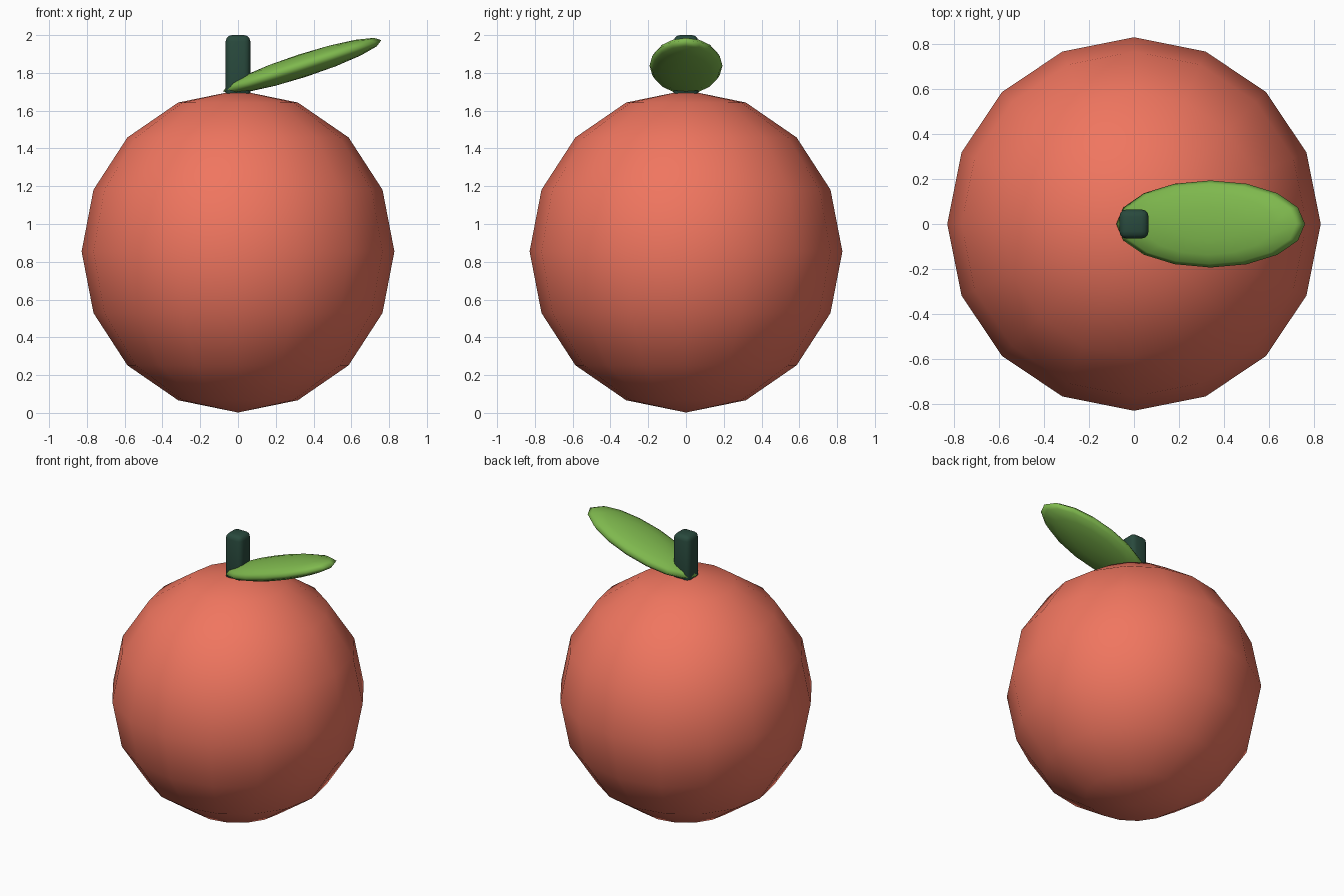
import bpy
from math import radians

if "Cube" in bpy.data.objects:
    bpy.data.objects.remove(bpy.data.objects["Cube"])


def finish(name, color, scale, tilt=0.0):
    """Name, scale, tilt and colour the active object, shaded smooth."""
    ob = bpy.context.object
    ob.name = name
    ob.scale = scale
    ob.rotation_euler = (0, tilt, 0)
    mat = bpy.data.materials.new(name + "_color")
    mat.diffuse_color = (*color, 1)
    mat.use_nodes = True
    mat.node_tree.nodes["Principled BSDF"].inputs["Base Color"].default_value = mat.diffuse_color
    ob.data.materials.append(mat)
    bpy.ops.object.transform_apply(location=False, rotation=True, scale=True)
    bpy.ops.object.shade_smooth()
    return ob


def ball(name, location, scale, color, tilt=0.0):
    bpy.ops.mesh.primitive_uv_sphere_add(segments=16, ring_count=8, radius=1, location=location)
    return finish(name, color, scale, tilt)


# Fruit body
ball("fruit_body", (0, 0, 0.855), (0.828, 0.828, 0.853), (0.87, 0.18, 0.115))

# Leaf, a flattened ball tilted upwards
ball("leaf", (0.34, 0, 1.838), (0.44, 0.193, 0.062), (0.21, 0.48, 0.075), radians(-17.9))

# Stem, a rounded square post sunk into the fruit
bpy.ops.mesh.primitive_cube_add(size=1, location=(0, 0, 1.825))
stem = finish("stem", (0.022, 0.068, 0.047), (0.13, 0.13, 0.35))
bevel = stem.modifiers.new("rounded_edges", 'BEVEL')
bevel.width = 0.033
bevel.segments = 3
